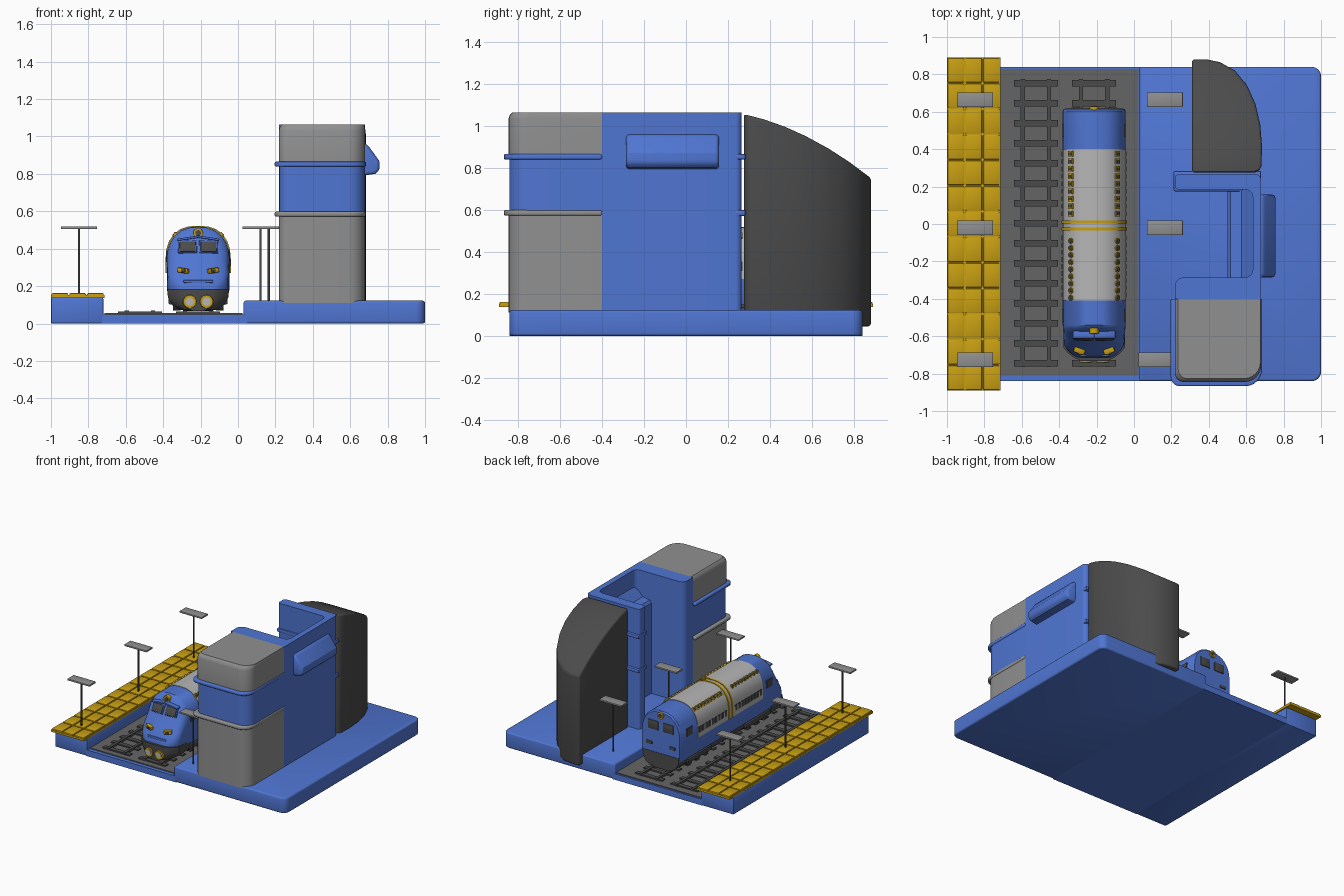
import bpy, bmesh, math
from mathutils import Vector, Matrix

if "Cube" in bpy.data.objects:
    bpy.data.objects.remove(bpy.data.objects["Cube"])


def material(name, r, g, b):
    m = bpy.data.materials.new(name)
    m.diffuse_color = (r, g, b, 1)
    m.use_nodes = True
    m.node_tree.nodes["Principled BSDF"].inputs["Base Color"].default_value = m.diffuse_color
    return m


BLUE = material("blue", 0.08, 0.18, 0.65)
YELLOW = material("yellow", 0.58, 0.35, 0.006)
DARK = material("dark_grey", 0.07, 0.07, 0.07)
BED = material("bed_grey", 0.13, 0.13, 0.13)
PALE = material("pale_grey", 0.47, 0.47, 0.47)
GREY = material("mid_grey", 0.28, 0.28, 0.28)


def finish(bm, name, mat, bevel=0, segs=3):
    bmesh.ops.recalc_face_normals(bm, faces=bm.faces)
    if bevel:
        edges = [e for e in bm.edges if e.is_manifold and e.calc_face_angle(0) > 0.65]
        bmesh.ops.bevel(bm, geom=edges, offset=bevel, segments=segs, profile=0.5, affect='EDGES')
    me = bpy.data.meshes.new(name)
    bm.to_mesh(me)
    bm.free()
    me.shade_smooth()
    me.set_sharp_from_angle(angle=math.radians(32))
    me.materials.append(mat)
    ob = bpy.data.objects.new(name, me)
    bpy.context.collection.objects.link(ob)
    return ob


def box(name, c, s, mat, bevel=0, rot=(0, 0, 0)):
    bm = bmesh.new()
    bmesh.ops.create_cube(bm, size=1, matrix=Matrix.Diagonal((*s, 1)))
    ob = finish(bm, name, mat, bevel, 2)
    ob.location, ob.rotation_euler = c, rot
    return ob


def span(name, x, y, z, mat, bevel=0):
    return box(name, [(a + b) / 2 for a, b in (x, y, z)], [b - a for a, b in (x, y, z)], mat, bevel)


def cyl(name, c, r, h, mat, rot=(0, 0, 0), n=20, r2=None):
    bm = bmesh.new()
    bmesh.ops.create_cone(bm, cap_ends=True, segments=n, radius1=r, radius2=r if r2 is None else r2, depth=h)
    ob = finish(bm, name, mat)
    ob.location, ob.rotation_euler = c, rot
    return ob


def rounded(pts, n=6):
    """Outline with rounded corners from (x, y, radius) points."""
    out = []
    for i, (x, y, r) in enumerate(pts):
        p = Vector((x, y))
        if not r:
            out.append(p)
            continue
        a = p + (Vector(pts[i - 1][:2]) - p).normalized() * r
        b = p + (Vector(pts[(i + 1) % len(pts)][:2]) - p).normalized() * r
        c = a + b - p
        for k in range(n + 1):
            t = math.pi / 2 * k / n
            out.append(c + (p - b) * math.cos(t) + (p - a) * math.sin(t))
    return out


def loft_mesh(rings):
    bm = bmesh.new()
    rows = [[bm.verts.new(p) for p in ring] for ring in rings]
    n = len(rows[0])
    for a, b in zip(rows, rows[1:]):
        for i in range(n):
            bm.faces.new((a[i], a[(i + 1) % n], b[(i + 1) % n], b[i]))
    bm.faces.new(rows[0])
    bm.faces.new(rows[-1])
    return bm


def plan(name, pts, z0, z1, mat, bevel=0):
    o = rounded(pts)
    return finish(loft_mesh([[(p.x, p.y, z) for p in o] for z in (z0, z1)]), name, mat, bevel)


# Base, track bed and platforms
span("left_platform", (-1, -0.72), (-0.84, 0.84), (0, 0.137), BLUE, 0.006)
span("track_base", (-0.73, 0.05), (-0.84, 0.84), (0, 0.048), BLUE)
span("track_bed", (-0.715, 0.025), (-0.81, 0.83), (0.04, 0.055), BED)
plan("right_platform", [(0.03, -0.84, 0.01), (1, -0.84, 0.05), (1, 0.84, 0.05), (0.03, 0.84, 0.01)],
     0, 0.122, BLUE, 0.012)

# Yellow paving
span("paving_slab", (-1, -0.715), (-0.89, 0.89), (0.137, 0.152), YELLOW)
for i in range(3):
    for j in range(13):
        box("paving_tile", (-0.9525 + 0.095 * i, -0.822 + 0.137 * j, 0.153), (0.088, 0.13, 0.018), YELLOW, 0.005)

# Rails and sleepers
for cx in (-0.525, -0.213):
    for s in (-1, 1):
        span("rail", (cx + s * 0.07 - 0.011, cx + s * 0.07 + 0.011), (-0.765, 0.775), (0.05, 0.07), DARK)
    for j in range(15):
        box("sleeper", (cx, -0.745 + 0.107 * j, 0.057), (0.235, 0.036, 0.014), DARK)

# Platform lamps
for x, y in [(-0.85, 0.665), (-0.85, -0.02), (-0.85, -0.725), (0.165, 0.665), (0.165, -0.02), (0.12, -0.725)]:
    cyl("lamp_post", (x, y, 0.315), 0.006, 0.39, DARK, n=12)
    box("lamp_head", (x, y, 0.512), (0.192, 0.078, 0.013), GREY, 0.002)

# Station tower: stacked rounded blocks with ledges
def tower(grow, back):
    return [(0.218 - grow, -0.845 - grow, 0.05), (0.68 + grow * 0.2, -0.845 - grow, 0.09),
            (0.68 + grow * 0.2, back, 0), (0.218 - grow, back, 0)]


plan("tower_lower", tower(0, -0.4), 0.11, 0.59, GREY)
plan("tower_middle", tower(-0.004, -0.4), 0.58, 0.86, BLUE)
bm = loft_mesh([[(p.x, p.y, z) for p in rounded(tower(-g, -0.4))]
                for g, z in ((0, 0.855), (0, 1.03), (0.006, 1.05), (0.018, 1.063))])
finish(bm, "tower_cap", GREY)
for z, m in ((0.585, GREY), (0.852, BLUE)):
    plan("tower_ledge", tower(0.022, -0.4), z - 0.013, z + 0.013, m, 0.008)

# Blue U-shaped hall opening towards the track
plan("hall_walls", [(0.218, -0.4, 0), (0.68, -0.4, 0), (0.68, 0.265, 0.03), (0.218, 0.265, 0.02),
                    (0.218, 0.185, 0.02), (0.635, 0.185, 0.04), (0.635, -0.285, 0.04), (0.218, -0.285, 0.05)],
     0.11, 1.063, BLUE)
prof = [(0.67, 0.11), (0.5, 0.11), (0.5, 0.83), (0.515, 0.85), (0.575, 0.86), (0.635, 0.93), (0.67, 0.93)]
finish(loft_mesh([[(x, y, z) for x, z in prof] for y in (-0.3, 0.2)]), "inner_wall", BLUE)
for z in (0.585, 0.852):
    span("hall_ledge", (0.212, 0.68), (0.175, 0.284), (z - 0.014, z + 0.014), BLUE, 0.008)

# Bay on the right wall
prof = [(0.66, 0.96), (0.69, 0.96), (0.755, 0.87), (0.757, 0.82), (0.735, 0.8), (0.66, 0.79)]
finish(loft_mesh([[(x, y, z) for x, z in prof] for y in (-0.285, 0.157)]), "side_bay", BLUE, 0.018)

# Dark rear tower: curved plan trimmed by a sloping curved roof
outline = [(0.31, 0.275), (0.645, 0.275), (0.67, 0.285), (0.682, 0.31), (0.684, 0.42), (0.675, 0.53), (0.65, 0.64),
           (0.605, 0.74), (0.54, 0.82), (0.46, 0.865), (0.39, 0.88), (0.31, 0.88)]
bm = loft_mesh([[(x, y, z) for x, y in outline] for z in (0.045, 1.3)])
roof = [(0.275, 1.055), (0.37, 1.03), (0.47, 0.995), (0.57, 0.95), (0.68, 0.89), (0.78, 0.825), (0.88, 0.75)]
for (y0, z0), (y1, z1) in zip(roof, roof[1:]):
    cut = bmesh.ops.bisect_plane(bm, geom=bm.verts[:] + bm.edges[:] + bm.faces[:], plane_co=(0, y0, z0),
                                 plane_no=(0, z0 - z1, y1 - y0), clear_outer=True)
    rim = [e for e in bm.edges if e.is_boundary]
    if rim:
        bmesh.ops.holes_fill(bm, edges=rim, sides=0)
finish(bm, "rear_tower", DARK, 0.014)

# Train body
TX = -0.213
half = [(0.158, 0.15), (0.167, 0.18), (0.168, 0.34), (0.163, 0.39), (0.148, 0.435),
        (0.122, 0.472), (0.088, 0.498), (0.045, 0.512), (0.0, 0.515)]


def ring(pts, y, w=1, top=0.515, grow=0):
    k = (top - 0.15) / 0.365
    r = [(x * w + (grow if x > 0 else 0), 0.15 + (z - 0.15) * k + (grow if z > 0.36 else 0)) for x, z in pts]
    full = r + [(-x, z) for x, z in reversed(r) if x > 0]
    return [(TX + x, y, z) for x, z in full]


secs = [(0.615, 0.97, 0.505), (0.605, 1, 0.515), (-0.54, 1, 0.515), (-0.56, 0.99, 0.5), (-0.585, 0.98, 0.445),
        (-0.62, 0.97, 0.375), (-0.65, 0.95, 0.325), (-0.675, 0.85, 0.28), (-0.7, 0.68, 0.24), (-0.715, 0.5, 0.2)]
finish(loft_mesh([ring(half, *s) for s in secs]), "train_body", BLUE)
upper = [(0.168, 0.27)] + half[2:]
finish(loft_mesh([ring(upper, y, grow=0.003) for y in (-0.408, 0.4)]), "train_roof_shell", PALE)
for y in (-0.028, 0.012):
    finish(loft_mesh([ring(upper, y + d, grow=0.007) for d in (-0.008, 0.008)]), "roof_band", YELLOW)

# Chassis, bumper and wheels
span("chassis", (TX - 0.12, TX + 0.12), (-0.6, 0.6), (0.09, 0.16), DARK)
low = [(0.165, 0.185), (0.162, 0.14), (0.14, 0.1), (0.1, 0.074), (0.05, 0.066)]
for name, ss in (("front_bumper", [(-0.52, 1), (-0.66, 1), (-0.69, 0.85), (-0.715, 0.65), (-0.733, 0.42)]),
                 ("rear_bumper", [(0.5, 0.95), (0.618, 0.95)])):
    finish(loft_mesh([ring(low, y, w) for y, w in ss]), name, DARK)
for s in (-1, 1):
    for y in (-0.47, -0.37, -0.27, 0.25, 0.35, 0.45):
        cyl("wheel", (TX + s * 0.115, y, 0.105), 0.036, 0.04, DARK, (0, math.pi / 2, 0))
    for y in (-0.37, 0.35):
        box("bogie_frame", (TX + s * 0.145, y, 0.12), (0.025, 0.3, 0.035), DARK, 0.006)

    # Windows down the sides and along the roof edge
    tilt = s * math.radians(48)
    for j in range(9):
        y = -0.09 - j * 0.038
        cyl("round_roof_window", (TX + s * 0.124, y, 0.475), 0.016, 0.012, YELLOW, (0, tilt, 0), 14)
        cyl("round_roof_glass", (TX + s * 0.126, y, 0.477), 0.011, 0.014, DARK, (0, tilt, 0), 14)
        y = 0.055 + j * 0.04
        box("roof_window", (TX + s * 0.124, y, 0.475), (0.032, 0.028, 0.012), YELLOW, 0, (0, tilt, 0))
        box("roof_glass", (TX + s * 0.126, y, 0.477), (0.02, 0.016, 0.014), DARK, 0, (0, tilt, 0))
        for y in (-0.075 - j * 0.038, 0.055 + j * 0.04):
            box("side_window", (TX + s * 0.17, y, 0.33), (0.008, 0.026, 0.045), DARK)
    for y in (-0.49, 0.5):
        box("cab_side_window", (TX + s * 0.167, y, 0.36), (0.008, 0.07, 0.06), DARK)

    # Front face: windscreen, eye lamps and headlights
    box("windscreen_frame", (TX + s * 0.056, -0.6, 0.411), (0.1, 0.014, 0.078), BLUE, 0.004, (-0.46, 0, s * 0.06))
    box("windscreen", (TX + s * 0.056, -0.606, 0.41), (0.086, 0.014, 0.062), DARK, 0.004, (-0.46, 0, s * 0.06))
    box("windscreen_brow", (TX + s * 0.056, -0.592, 0.456), (0.115, 0.04, 0.012), BLUE, 0.004, (0, s * 0.15, 0))
    box("marker_lamp", (TX + s * 0.08, -0.678, 0.283), (0.06, 0.03, 0.026), YELLOW, 0.006, (0, s * -0.15, s * 0.35))
    box("marker_glass", (TX + s * 0.077, -0.685, 0.283), (0.026, 0.03, 0.018), DARK, 0.004, (0, 0, s * 0.35))
    cyl("headlight", (TX + s * 0.045, -0.725, 0.117), 0.04, 0.03, YELLOW, (math.pi / 2, 0, 0), 24, 0.034)
    cyl("headlight_glass", (TX + s * 0.045, -0.738, 0.117), 0.022, 0.012, PALE, (math.pi / 2, 0, 0), 24)

    # Rear face
    box("rear_window", (TX + s * 0.065, 0.615, 0.395), (0.09, 0.012, 0.07), DARK, 0.004)
    box("rear_lamp", (TX + s * 0.1, 0.615, 0.25), (0.05, 0.014, 0.024), DARK, 0.004)

box("nose_ridge", (TX, -0.69, 0.225), (0.16, 0.04, 0.016), BLUE, 0.006)
for y, d in ((-0.57, -1), (0.612, 1)):
    cyl("top_lamp", (TX, y, 0.484), 0.026, 0.03, YELLOW, (math.pi / 2, 0, 0), 24)
    cyl("top_lamp_glass", (TX, y + d * 0.013, 0.484), 0.015, 0.012, DARK, (math.pi / 2, 0, 0), 24)
